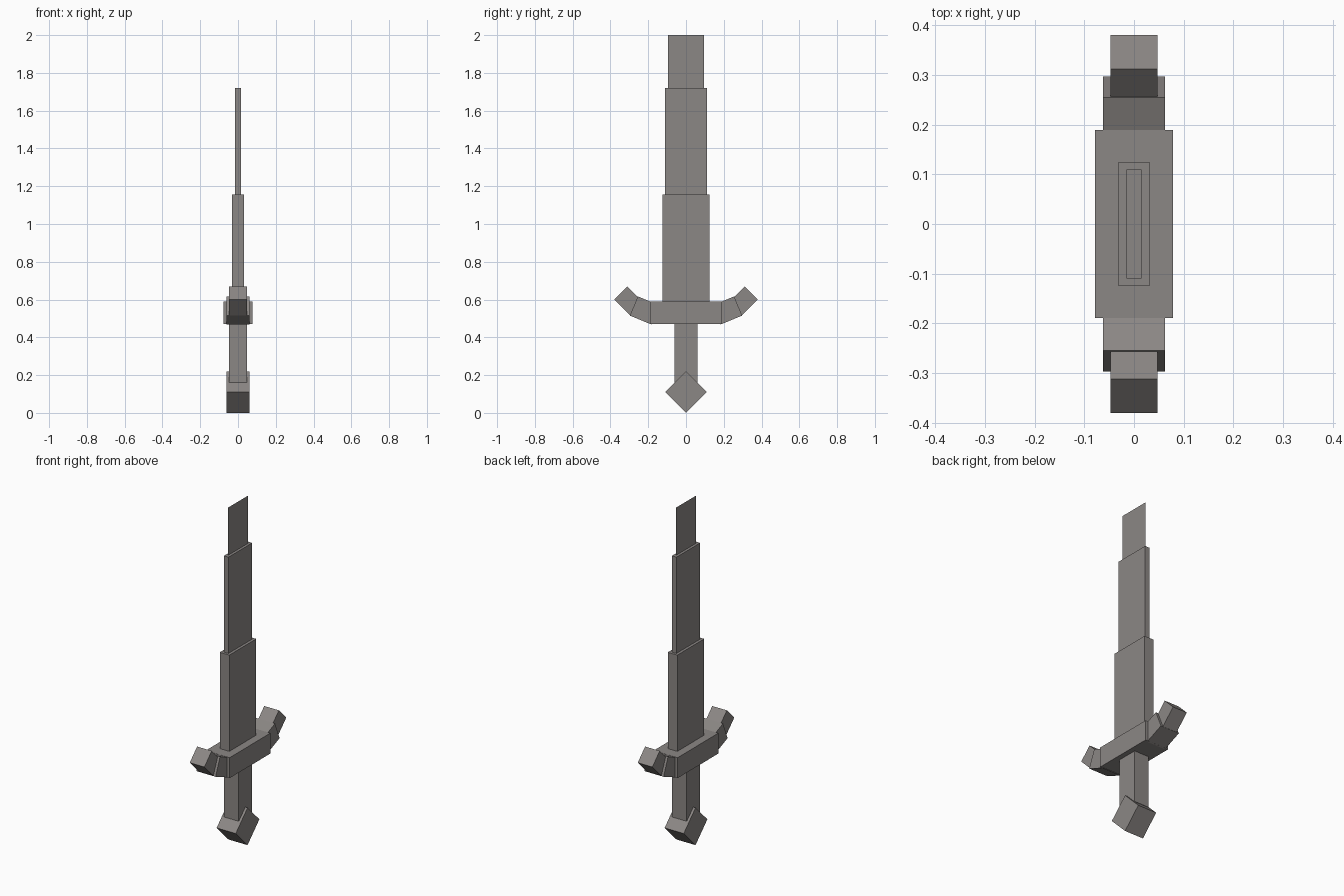
import bpy, bmesh, math
from mathutils import Matrix, Vector

if "Cube" in bpy.data.objects:
    bpy.data.objects.remove(bpy.data.objects["Cube"])

steel = bpy.data.materials.new("warm grey metal")
steel.diffuse_color = (0.26, 0.242, 0.233, 1)
steel.use_nodes = True
steel.node_tree.nodes["Principled BSDF"].inputs["Base Color"].default_value = steel.diffuse_color


def finish(name, bm):
    mesh = bpy.data.meshes.new(name)
    bm.to_mesh(mesh)
    bm.free()
    mesh.materials.append(steel)
    obj = bpy.data.objects.new(name, mesh)
    bpy.context.collection.objects.link(obj)
    return obj


def box(name, center, size, tilt=0):
    """Box of full size, tilted about x by the given degrees."""
    bm = bmesh.new()
    bmesh.ops.create_cube(bm, size=1, matrix=Matrix.Translation(center)
                          @ Matrix.Rotation(math.radians(tilt), 4, 'X')
                          @ Matrix.Diagonal((*size, 1)))
    return finish(name, bm)


def arm(name, outer_low, width, length, height, tilt, side):
    """Guard segment placed by its lower outer corner, on either side."""
    a = math.radians(tilt)
    along = Vector((0, math.cos(a), math.sin(a)))
    up = Vector((0, -math.sin(a), math.cos(a)))
    c = Vector((0, *outer_low)) - along * length / 2 + up * height / 2
    c.y *= side
    return box(name, c, (width, length, height), tilt * side)


# Pommel and grip
box("pommel", (0, 0, 0.11), (0.124, 0.155, 0.155), 45)
box("grip", (0, 0, 0.315), (0.095, 0.124, 0.31))

# Crossguard with two upswept segments on each side
box("guard", (0, 0, 0.53), (0.156, 0.378, 0.12))
for side, label in ((-1, "front"), (1, "back")):
    arm(label + "_guard_bend", (0.297, 0.515), 0.124, 0.124, 0.11, 22.5, side)
    arm(label + "_guard_tip", (0.38, 0.60), 0.095, 0.12, 0.097, 45, side)

# Stepped blade
box("lower_blade", (0, 0, 0.8725), (0.062, 0.25, 0.565))
box("middle_blade", (0, 0, 1.4375), (0.03, 0.22, 0.565))

# Paper-thin blade tip
bm = bmesh.new()
bm.faces.new([bm.verts.new((0, y, z)) for y, z in
              ((-0.094, 1.72), (0.094, 1.72), (0.094, 2.0), (-0.094, 2.0))])
finish("blade_tip", bm)
